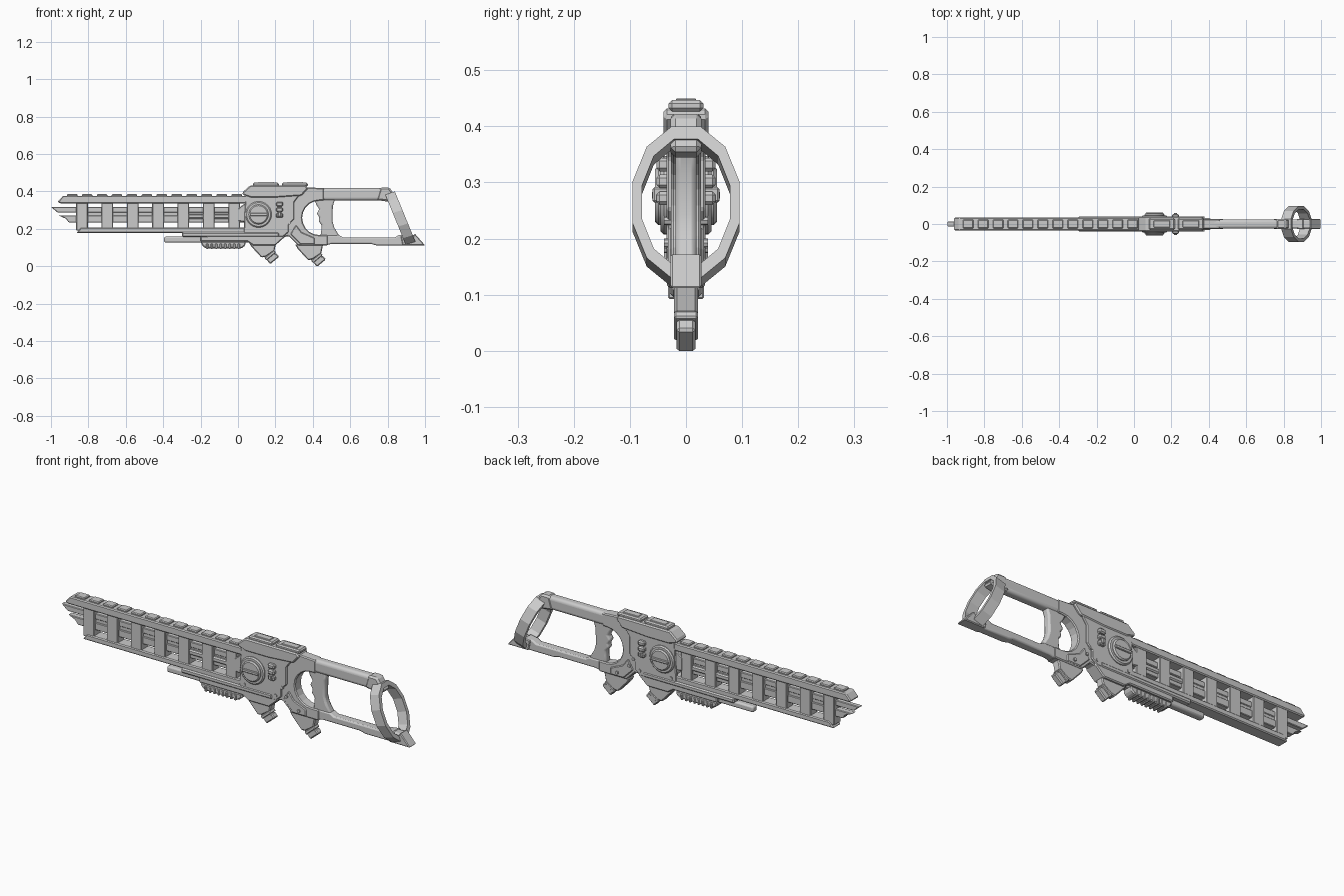
import bpy, bmesh
from math import sin, cos, pi, radians
from mathutils import Matrix

if "Cube" in bpy.data.objects:
    bpy.data.objects.remove(bpy.data.objects["Cube"])


def finish(bm, name, bevel=0.0, segments=1, smooth=False):
    bmesh.ops.recalc_face_normals(bm, faces=bm.faces)
    mesh = bpy.data.meshes.new(name)
    bm.to_mesh(mesh)
    bm.free()
    ob = bpy.data.objects.new(name, mesh)
    bpy.context.collection.objects.link(ob)
    if bevel:
        mod = ob.modifiers.new("edges", 'BEVEL')
        mod.width, mod.segments = bevel, segments
        mod.limit_method, mod.angle_limit = 'ANGLE', radians(35)
    if smooth:
        bpy.ops.object.select_all(action='DESELECT')
        ob.select_set(True)
        bpy.context.view_layer.objects.active = ob
        bpy.ops.object.shade_smooth_by_angle(angle=radians(35))
    return ob


def prism(name, pts, y0, y1=None, **kw):
    """Side profile (x, z) extruded in y; one value means symmetric."""
    if y1 is None:
        y0, y1 = -y0, y0
    bm = bmesh.new()
    face = bm.faces.new([bm.verts.new((x, y0, z)) for x, z in pts])
    ext = bmesh.ops.extrude_face_region(bm, geom=[face])
    for v in ext["geom"]:
        if isinstance(v, bmesh.types.BMVert):
            v.co.y = y1
    return finish(bm, name, **kw)


def slab(name, x0, x1, z0, z1, y, **kw):
    return prism(name, [(x0, z0), (x1, z0), (x1, z1), (x0, z1)], y, **kw)


def box(name, x, z, sx, sz, y, angle=0, **kw):
    """Box turned about the y axis."""
    c, s = cos(radians(angle)), sin(radians(angle))
    pts = [(x + a * sx / 2 * c - b * sz / 2 * s, z + a * sx / 2 * s + b * sz / 2 * c)
           for a, b in ((-1, -1), (1, -1), (1, 1), (-1, 1))]
    return prism(name, pts, y, **kw)


def disc(name, x, z, r, y, sides=24, **kw):
    pts = [(x + r * cos(2 * pi * i / sides), z + r * sin(2 * pi * i / sides)) for i in range(sides)]
    return prism(name, pts, y, smooth=True, **kw)


# Barrel shroud: top rail with teeth, bottom rail and cross plates
prism("top_rail", [(-.965, .352), (-.935, .385), (.08, .385), (.08, .345), (-.95, .345)], .034, bevel=.005)
for i in range(12):
    x = -.915 + i * .08
    slab("rail_tooth", x, x + .056, .38, .394, .024, bevel=.004)
prism("bottom_rail", [(-.865, .185), (.08, .185), (.08, .215), (-.84, .215)], .032, bevel=.005)
for i in range(7):
    x = -.865 + i * .1355
    slab("cross_plate", x, x + .062, .2, .36, .028, bevel=.003)

# Inner blades and core running through the plates
prism("upper_blade", [(-1, .325), (-.89, .325), (.1, .325), (.1, .296), (-.965, .296)], .013, bevel=.003)
prism("lower_blade", [(-.96, .28), (.1, .28), (.1, .242), (-.905, .242), (-.92, .262)], .016, bevel=.003)
slab("barrel_core", -.86, .1, .265, .31, .009)
slab("side_rod", -.28, .08, .262, .288, .024, bevel=.006)
prism("barrel_socket", [(0, .25), (.1, .235), (.1, .34), (.03, .34), (0, .315)], .03, bevel=.004)

# Receiver with a round cut-out behind it for the hand
arc = [(.435 - .092 * sin(a), .267 + .092 * cos(a)) for a in [pi * i / 10 for i in range(11)]]
prism("receiver", [(.045, .165), (.045, .4), (.08, .43), (.38, .43), (.46, .425), (.46, .359)] + arc
      + [(.48, .175), (.48, .12), (.32, .12), (.27, .17), (.25, .165), (.2, .125), (.08, .12)],
      .027, bevel=.005)
for s in (-1, 1):
    y = sorted((s * .02, s * .035))
    prism("side_panel", [(.03, .165), (.24, .165), (.27, .19), (.27, .23), (.3, .26), (.3, .35),
                         (.33, .39), (.04, .39)], *y, bevel=.004)
    prism("rear_panel", [(.28, .18), (.335, .125), (.41, .125), (.41, .16), (.34, .19), (.31, .23)],
          *sorted((s * .02, s * .032)), bevel=.004)
prism("hood", [(.025, .39), (.025, .405), (.065, .44), (.36, .44), (.375, .425), (.34, .385), (.2, .375),
               (.07, .375)], .04, bevel=.006)
for x in (.08, .235):
    slab("top_pad", x, x + .138, .435, .455, .031, bevel=.006)
    slab("pad_inset", x + .025, x + .113, .45, .458, .018, bevel=.002)

# Dial on both sides, with bar, and three buttons
disc("dial_base", .11, .285, .07, .045, bevel=.006)
disc("dial_face", .11, .285, .053, .055, bevel=.006)
box("dial_bar", .11, .285, .095, .016, .061, bevel=.003)
for z in (.28, .31, .34):
    slab("button", .203, .241, z - .012, z + .012, .053, bevel=.006)
slab("button_pin", .213, .231, .272, .3, .06, bevel=.004)
for x, z in ((.275, .24), (.06, .2), (.24, .19), (.37, .145), (.3, .2)):
    disc("bolt", x, z, .008, .039, sides=8)

# Underbarrel rod, housing and ribbed fore pad
slab("under_housing", -.3, .22, .165, .19, .039, bevel=.006)
slab("under_rod", -.395, .1, .135, .166, .018, bevel=.008, segments=2, smooth=True)
prism("lower_body", [(-.2, .17), (-.2, .14), (.05, .14), (.08, .12), (.2, .12), (.25, .165), (.25, .18)],
      .034, bevel=.005)
prism("fore_pad", [(-.2, .14), (-.19, .115), (-.17, .104), (.02, .104), (.04, .12), (.04, .14)], .028,
      bevel=.006)
for i in range(8):
    x = -.17 + i * .024
    slab("pad_rib", x, x + .012, .1, .13, .032, bevel=.003)

# Two slanted stubs with stepped caps
for dx, dz in ((0, 0), (.25, -.0145)):
    prism("stub", [(.055 + dx, .14 + dz), (.07 + dx, .115 + dz), (.125 + dx, .055 + dz),
                   (.15 + dx, .06 + dz), (.195 + dx, .09 + dz), (.205 + dx, .14 + dz)], .021, bevel=.005)
    box("stub_neck", .165 + dx, .071 + dz, .055, .05, .017, angle=40, bevel=.003)
    box("stub_collar", .172 + dx, .067 + dz, .066, .016, .021, angle=40, bevel=.003)
    box("stub_cap", .187 + dx, .050 + dz, .062, .028, .017, angle=40, bevel=.005)

# Hand grip with finger grooves
prism("hand_grip", [(.405, .37), (.42, .335), (.436, .312), (.42, .29), (.437, .268), (.429, .25),
                    (.447, .23), (.446, .205), (.44, .165), (.545, .165), (.515, .215), (.505, .25),
                    (.507, .33), (.52, .37)], .019, bevel=.009, segments=2, smooth=True)

# Stock: rounded upper bar, stepped lower bar and end caps
slab("stock_upper_bar", .37, .78, .36, .427, .025, bevel=.016, segments=4, smooth=True)
prism("stock_upper_cap", [(.74, .362), (.76, .43), (.81, .43), (.852, .365), (.805, .353)], .028, bevel=.009)
prism("stock_lower_bar", [(.38, .12), (.47, .12), (.5, .128), (.71, .128), (.74, .12), (.95, .12),
                          (.95, .175), (.86, .175), (.84, .163), (.56, .163), (.54, .175), (.38, .175)],
      .023, bevel=.007, segments=2, smooth=True)
prism("stock_heel", [(.88, .12), (1, .12), (.945, .183), (.92, .14), (.905, .178), (.87, .172)], .028,
      bevel=.004)

# Slanted twelve-sided shoulder ring
bm = bmesh.new()
loops = []
for i in range(12):
    a = 2 * pi * (i + .5) / 12
    loop = []
    for ry, rz, dx in ((.099, .14, -.026), (.099, .14, .026), (.081, .117, .026), (.081, .117, -.026)):
        y, z = ry * cos(a), rz * sin(a)
        loop.append(bm.verts.new((.868 - .41 * z + dx, y, .265 + z + dx * .3)))
    loops.append(loop)
for i in range(12):
    p, q = loops[i], loops[(i + 1) % 12]
    for j in range(4):
        k = (j + 1) % 4
        bm.faces.new((p[j], p[k], q[k], q[j]))
finish(bm, "shoulder_ring")

# Rest the lowest stub exactly on the ground
bpy.context.view_layer.update()
dg = bpy.context.evaluated_depsgraph_get()
low = min((v.co.z for o in bpy.data.objects for v in o.evaluated_get(dg).data.vertices))
for o in bpy.data.objects:
    o.matrix_world = Matrix.Translation((0, 0, -low))
